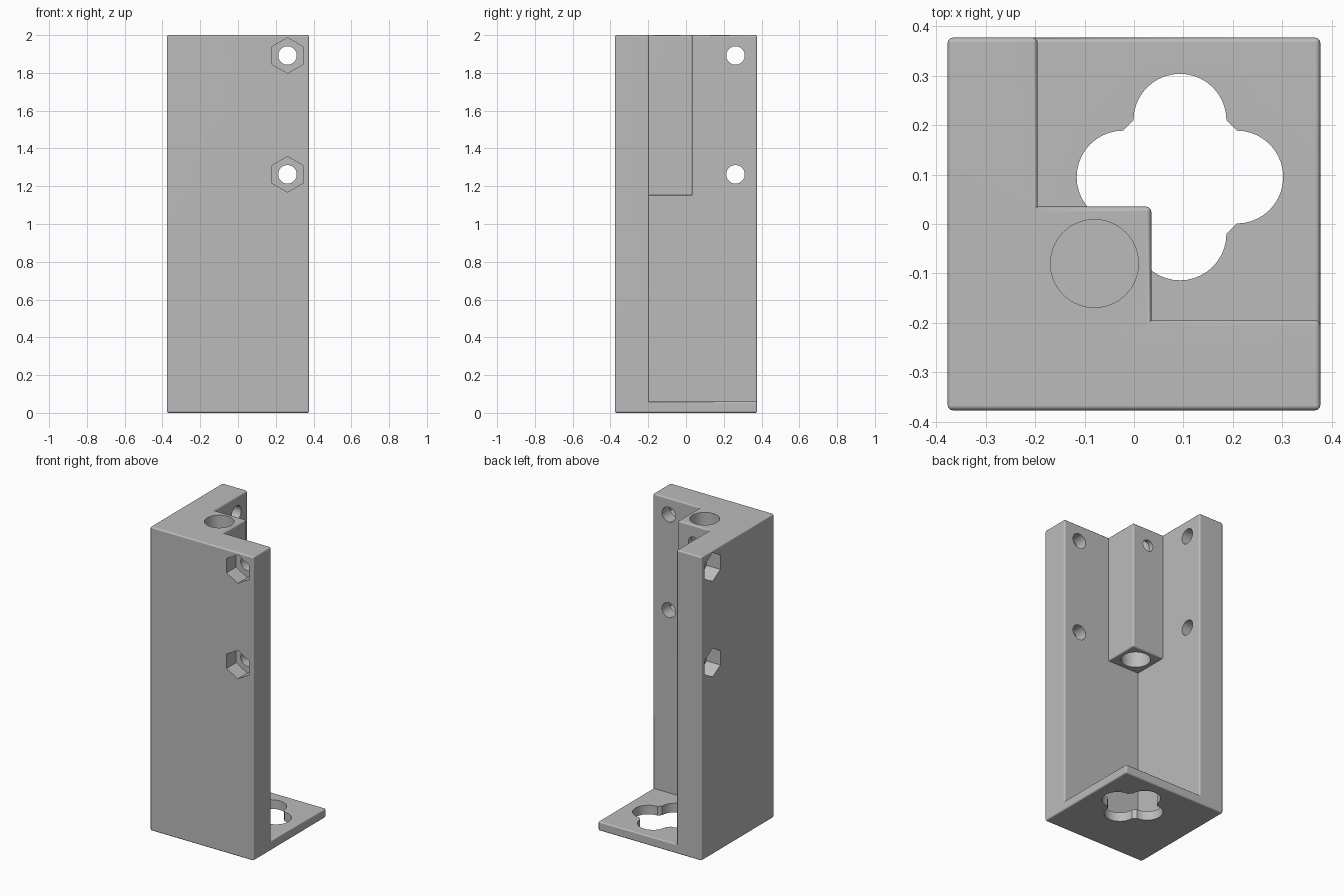
import bpy, bmesh
from math import pi, cos, sin, radians

cube = bpy.data.objects.get("Cube")
if cube:
    bpy.data.objects.remove(cube, do_unlink=True)

HALF, INNER, BLOCK = 0.377, -0.195, 0.035   # outer side, wall face, block face
TOP, FLOOR, BLOCK_Z = 2.0, 0.06, 1.15
BORE = -0.08

grey = bpy.data.materials.new("plain_grey")
grey.use_nodes = True
grey.diffuse_color = (0.5, 0.5, 0.5, 1)
grey.node_tree.nodes["Principled BSDF"].inputs["Base Color"].default_value = (0.5, 0.5, 0.5, 1)


def arc(cx, cy, r, n, start=0.0, sweep=2 * pi, closed=True):
    steps = n if closed else n - 1
    return [(cx + r * cos(start + sweep * i / steps),
             cy + r * sin(start + sweep * i / steps)) for i in range(n)]


def rect(x0, y0, x1, y1):
    return [(x0, y0), (x1, y0), (x1, y1), (x0, y1)]


def prism(name, outline, low, high, axis="Z"):
    """Extrude a 2D outline along an axis."""
    place = {"X": lambda a, b, h: (h, a, b),
             "Y": lambda a, b, h: (a, h, b),
             "Z": lambda a, b, h: (a, b, h)}[axis]
    bm = bmesh.new()
    base = bm.faces.new([bm.verts.new(place(a, b, low)) for a, b in outline])
    moved = bmesh.ops.extrude_face_region(bm, geom=[base])["geom"]
    bmesh.ops.translate(bm, vec=place(0, 0, high - low),
                        verts=[g for g in moved if isinstance(g, bmesh.types.BMVert)])
    bmesh.ops.recalc_face_normals(bm, faces=bm.faces[:])
    mesh = bpy.data.meshes.new(name)
    bm.to_mesh(mesh)
    bm.free()
    mesh.materials.append(grey)
    obj = bpy.data.objects.new(name, mesh)
    bpy.context.collection.objects.link(obj)
    return obj


def cut(body, cutter):
    cutter.hide_render = True
    bpy.context.view_layer.objects.active = body
    mod = body.modifiers.new("cut", "BOOLEAN")
    mod.operation = "DIFFERENCE"
    mod.solver = "EXACT"
    mod.object = cutter
    bpy.ops.object.modifier_apply(modifier=mod.name)
    bpy.data.objects.remove(cutter, do_unlink=True)


# Solid column, hollowed to leave two walls, a floor plate and a corner block
body = prism("corner_bracket", rect(-HALF, -HALF, HALF, HALF), 0, TOP)
around_block = [(INNER, BLOCK), (BLOCK, BLOCK), (BLOCK, INNER),
                (1, INNER), (1, 1), (INNER, 1)]
cut(body, prism("upper_space", around_block, FLOOR, TOP + 1))
cut(body, prism("space_under_block", rect(INNER, INNER, 0.2, 0.2), FLOOR, BLOCK_Z))

# Round the outward edges
bm = bmesh.new()
bm.from_mesh(body.data)
bmesh.ops.remove_doubles(bm, verts=bm.verts[:], dist=0.0005)
bmesh.ops.dissolve_limit(bm, angle_limit=radians(1), verts=bm.verts[:], edges=bm.edges[:])
outward = [e for e in bm.edges if e.is_manifold and e.is_convex
           and e.calc_face_angle(0) > radians(30)]
bmesh.ops.bevel(bm, geom=outward, offset=0.01, segments=3, profile=0.5,
                affect="EDGES", clamp_overlap=True)
bm.to_mesh(body.data)
bm.free()

# Bolt holes with hexagonal nut pockets in both walls
for axis in "XY":
    for z in (1.263, 1.892):
        cut(body, prism("bolt_hole", arc(0.262, z, 0.049, 40), -1, 0, axis))
        cut(body, prism("nut_pocket", arc(0.262, z, 0.094, 6, pi / 2), -1, -HALF + 0.1, axis))

# Bore down the block and a small cross hole into it
cut(body, prism("rod_bore", arc(BORE, BORE, 0.089, 56), BLOCK_Z - 0.2, TOP + 0.2))
cut(body, prism("set_screw_hole", arc(BORE, 1.885, 0.038, 32), BORE, 0.2, "Y"))

# Four-lobed opening in the floor plate
lobes = []
for k in range(4):
    turn = k * pi / 2
    lobes += arc(0.093 + 0.115 * cos(turn), 0.095 + 0.115 * sin(turn), 0.094,
                 21, turn - pi / 2, pi, closed=False)
cut(body, prism("lobed_opening", lobes, -0.5, 0.5))

# Smooth rounded surfaces, keep crisp edges
bpy.ops.object.select_all(action="DESELECT")
body.select_set(True)
bpy.context.view_layer.objects.active = body
bpy.ops.object.shade_smooth_by_angle(angle=radians(35))
normals = body.modifiers.new("even_normals", "WEIGHTED_NORMAL")
normals.keep_sharp = True
